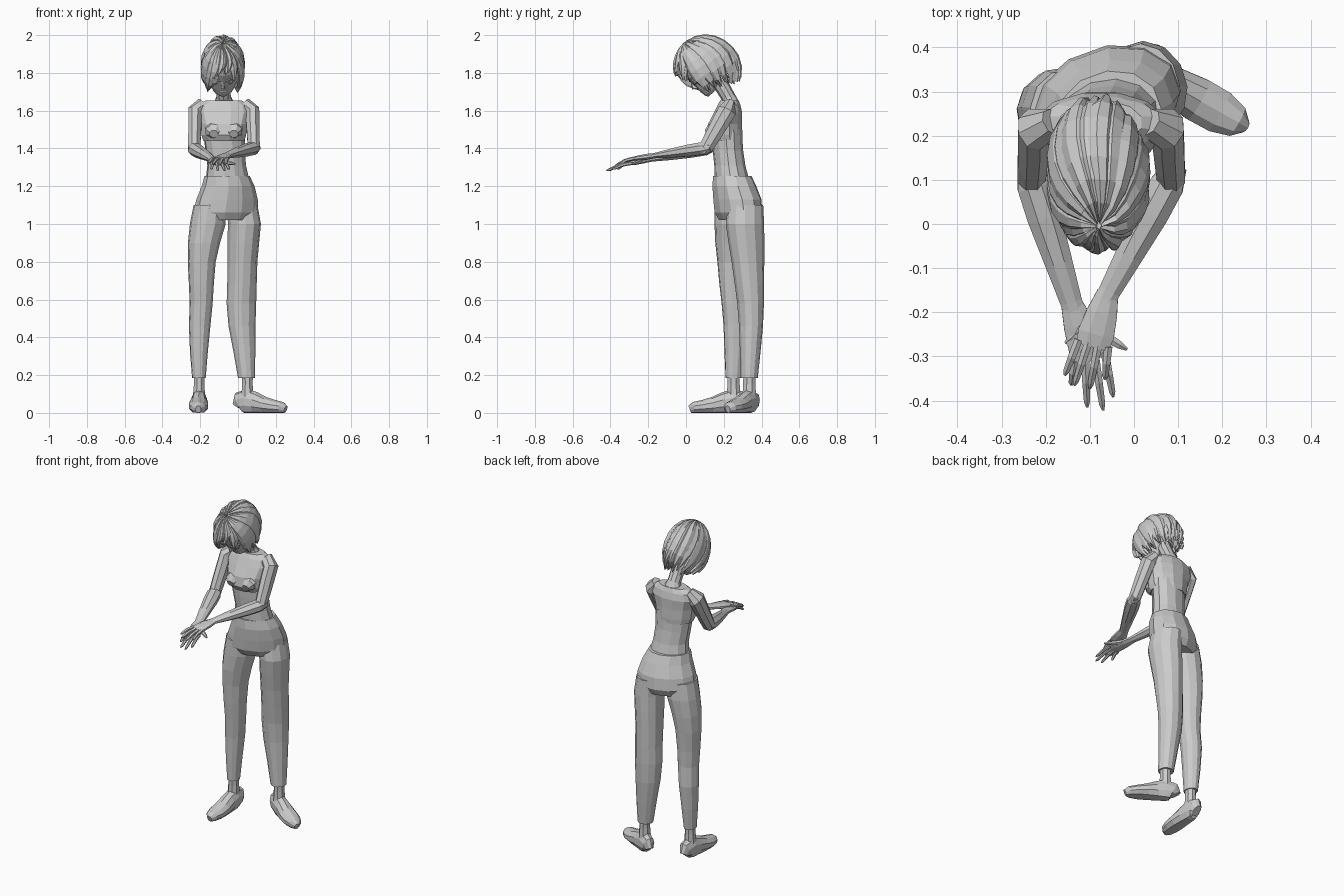
import bpy, bmesh, math, random
from mathutils import Vector as V
random.seed(4)


def finish(name, bm):
    bmesh.ops.recalc_face_normals(bm, faces=bm.faces)
    me = bpy.data.meshes.new(name)
    bm.to_mesh(me)
    bm.free()
    ob = bpy.data.objects.new(name, me)
    bpy.context.collection.objects.link(ob)
    return ob


def loft(name, rings, n=12, floor=None):
    """rings: (centre, half-axis A, half-axis B); skins them and caps the ends"""
    bm = bmesh.new()
    loops = []
    for c, a, b in rings:
        loop = []
        for i in range(n):
            t = 2 * math.pi * (i + .5) / n
            p = c + a * math.cos(t) + b * math.sin(t)
            if floor is not None:
                p.z = max(p.z, floor)
            loop.append(bm.verts.new(p))
        loops.append(loop)
    for l0, l1 in zip(loops, loops[1:]):
        for i in range(n):
            j = (i + 1) % n
            bm.faces.new((l0[i], l0[j], l1[j], l1[i]))
    bm.faces.new(loops[0])
    bm.faces.new(loops[-1])
    return finish(name, bm)


def stack(name, rows, rot=0, n=12):
    """horizontal rings: (z, cx, cy, rx, ry)"""
    c, s = math.cos(rot), math.sin(rot)
    return loft(name, [(V((x, y, z)), V((c, s, 0)) * rx, V((-s, c, 0)) * ry)
                       for z, x, y, rx, ry in rows], n)


def tube(name, rows, n=8, floor=None, ref=V((0, 0, 1))):
    """rings across a path: (x, y, z, half width, half height)"""
    pts = [V(r[:3]) for r in rows]
    rings = []
    for i, r in enumerate(rows):
        t = (pts[min(i + 1, len(pts) - 1)] - pts[max(i - 1, 0)]).normalized()
        side = t.cross(ref).normalized()
        rings.append((pts[i], side * r[3], side.cross(t) * r[4]))
    return loft(name, rings, n, floor)


# trousers: hips and two legs
stack("trouser_hips", [(1.255, -.058, .245, .122, .1), (1.2, -.052, .256, .143, .114),
                       (1.13, -.058, .272, .167, .124), (1.06, -.065, .278, .178, .122),
                       (1.02, -.065, .28, .15, .1)], .35)
stack("trouser_leg_right", [(1.1, -.15, .25, .085, .1), (1, -.16, .253, .095, .103),
                            (.9, -.18, .25, .085, .096), (.8, -.192, .25, .074, .085),
                            (.68, -.194, .25, .066, .074), (.58, -.195, .254, .061, .066),
                            (.46, -.203, .262, .057, .064), (.32, -.207, .258, .047, .055),
                            (.185, -.207, .253, .036, .044)], .15)
stack("trouser_leg_left", [(1.1, .022, .315, .08, .095), (1, .034, .312, .086, .103),
                           (.9, .028, .32, .083, .096), (.8, .023, .328, .079, .087),
                           (.68, .021, .336, .078, .078), (.58, .018, .342, .079, .07),
                           (.46, .021, .344, .072, .063), (.32, .034, .34, .058, .054),
                           (.185, .045, .335, .045, .045)], .3)

# ankles and shoes: (distance past ankle, half width, half height)
SHOE = [(-.056, .022, .035), (-.045, .036, .056), (0, .042, .064), (.05, .046, .055),
        (.11, .053, .042), (.165, .052, .034), (.21, .038, .029), (.232, .015, .02)]
for side, ax, ay, dx, dy in (("right", -.206, .252, -.02, -1), ("left", .05, .335, .87, -.49)):
    stack("ankle_" + side, [(.21, ax, ay, .031, .034), (.15, ax, ay, .03, .035),
                            (.08, ax, ay, .036, .04)], n=8)
    tube("shoe_" + side, [(ax + dx * t, ay + dy * t, h * .93, w, h * 1.07)
                          for t, w, h in SHOE], 10, 0)

# torso: bare midriff under a short top
stack("midriff", [(1.24, -.056, .242, .116, .09), (1.31, -.06, .232, .104, .082),
                  (1.39, -.068, .222, .106, .08), (1.5, -.074, .215, .115, .08)], .15)
stack("short_top", [(1.44, -.075, .212, .112, .088), (1.47, -.075, .204, .122, .098),
                    (1.53, -.075, .207, .132, .093), (1.59, -.075, .223, .15, .077),
                    (1.63, -.075, .228, .14, .062), (1.655, -.075, .23, .095, .05)])
for s in (-1, 1):
    tube("bust_" + ("left" if s > 0 else "right"),
         [(-.075 + s * .052, .18, 1.505, .052, .05), (-.075 + s * .053, .13, 1.488, .047, .042),
          (-.075 + s * .053, .108, 1.477, .024, .022)])
tube("neck", [(-.075, .24, 1.63, .06, .045), (-.076, .225, 1.67, .04, .038),
              (-.078, .19, 1.73, .04, .04), (-.08, .16, 1.79, .04, .04)], 10, ref=V((0, 1, 0)))


# arms: shoulder, upper arm, forearm, hand and fingers
def arm(side, sh, el, wr, kn, spread, tips, thumb):
    sh, el, wr, kn, spread = map(V, (sh, el, wr, kn, spread))
    inward = V((-.075 - sh.x, 0, 0)).normalized()
    m = lambda a, b, t, w, h: (*a.lerp(b, t), w, h)
    tube("upper_arm_" + side, [(*(sh + inward * .045 + V((0, .015, .04))), .04, .03),
                               m(sh, el, 0, .042, .052), m(sh, el, .3, .038, .05),
                               m(sh, el, .7, .036, .045), m(sh, el, 1, .034, .04),
                               m(sh, el, 1.13, .02, .022)], ref=V((0, -1, .6)))
    tube("forearm_" + side, [m(el, wr, -.1, .024, .026), m(el, wr, .06, .042, .036),
                             m(el, wr, .3, .042, .034), m(el, wr, .65, .034, .026),
                             m(el, wr, .95, .027, .016), m(el, wr, 1.05, .027, .014)])
    tube("palm_" + side, [m(wr, kn, -.1, .026, .014), m(wr, kn, .35, .038, .016),
                          m(wr, kn, .8, .045, .014), m(wr, kn, 1.08, .04, .009)])
    for i, tip in enumerate(tips):
        base = kn + spread * (i - 1.5) * .66
        tip = V(tip)
        mid = base.lerp(tip, .5) + V((0, 0, .006))
        tube(f"finger_{side}_{i}", [(*base, .011, .01), (*mid, .01, .009),
                                    (*base.lerp(tip, .88), .008, .007), (*tip, .003, .003)], 6)
    a, b = wr.lerp(kn, .25), V(thumb)
    tube("thumb_" + side, [(*a, .018, .013), (*a.lerp(b, .55), .014, .012),
                           (*a.lerp(b, .85), .01, .009), (*b, .004, .004)], 6)


arm("right", (-.226, .215, 1.595), (-.232, .105, 1.398), (-.138, -.19, 1.343),
    (-.1, -.3, 1.322), (.034, .01, 0),
    [(-.142, -.365, 1.29), (-.106, -.415, 1.283), (-.07, -.422, 1.283), (-.047, -.392, 1.29)],
    (-.016, -.284, 1.318))
arm("left", (.076, .215, 1.595), (.084, .105, 1.402), (-.062, -.165, 1.362),
    (-.092, -.27, 1.347), (.034, -.008, 0),
    [(-.157, -.343, 1.325), (-.135, -.366, 1.317), (-.1, -.373, 1.312), (-.066, -.352, 1.318)],
    (-.155, -.27, 1.33))

# head in its own tilted frame: looking down
C = V((-.08, .107, 1.828))
P = math.radians(40)
UP, FR, SX = V((0, -math.sin(P), math.cos(P))), V((0, -math.cos(P), -math.sin(P))), V((1, 0, 0))
at = lambda x, f, u: C + SX * x + FR * f + UP * u
loft("head", [(at(0, f, u), SX * rx, FR * rf) for u, f, rx, rf in
              [(-.125, .07, .022, .02), (-.11, .055, .05, .045), (-.07, .02, .076, .087),
               (-.02, 0, .09, .112), (.04, -.005, .097, .122), (.1, -.005, .085, .11),
               (.14, 0, .05, .06)]], 14)
loft("nose", [(at(0, .106, -.005), SX * .007, FR * .006), (at(0, .116, -.04), SX * .011, FR * .015),
              (at(0, .1, -.055), SX * .012, FR * .012)], 6)
loft("lips", [(at(0, .098, -.074), SX * .01, FR * .006), (at(0, .096, -.081), SX * .022, FR * .011),
              (at(0, .088, -.09), SX * .012, FR * .008)], 6)
for s in (-1, 1):
    tag = "left" if s > 0 else "right"
    loft("eye_" + tag, [(at(s * .038, .09, u), SX * w, FR * w) for u, w in
                        ((-.036, .006), (-.026, .016), (-.014, .016), (-.006, .006))], 6)
    loft("brow_" + tag, [(at(s * x, f, u), UP * .004, FR * .008) for x, f, u in
                         ((.014, .111, 0), (.04, .103, .009), (.064, .085, .003))], 6)


# hair: overlapping pointed locks running from the crown
def hair_end(a):
    stops = [(0, 60), (28, 66), (48, 122), (80, 138), (120, 146), (180, 148)]
    d = abs((a + 180) % 360 - 180)
    for (a0, e0), (a1, e1) in zip(stops, stops[1:]):
        if d <= a1:
            return e0 + (e1 - e0) * (d - a0) / (a1 - a0)


def on_head(a, th, r):
    a, th = math.radians(a), math.radians(th)
    return at(.113 * r * math.sin(th) * math.sin(a),
              .164 * r * math.sin(th) * math.cos(a), .166 * r * math.cos(th))


def lock(i, a, width, lift, end):
    bm = bmesh.new()
    steps, rows = 8, []
    flare = .12 if abs((a + 180) % 360 - 180) > 125 else .0
    for k in range(steps + 1):
        t = k / steps
        w = width * (1 if t < .72 else max(.08, (1 - t) / .28))
        r = lift + flare * max(0, t - .55) / .45
        aa = a + 14 * math.sin(math.pi * t)
        th = 3 + (end - 3) * t
        rows.append([bm.verts.new(on_head(aa + w * e, th, r + h))
                     for e, h in ((-1, -.07), (-.5, .01), (.3, .035), (1, -.02), (.2, -.13))])
    for r0, r1 in zip(rows, rows[1:]):
        for j in range(5):
            k = (j + 1) % 5
            bm.faces.new((r0[j], r0[k], r1[k], r1[j]))
    bm.faces.new(rows[0])
    bm.faces.new(rows[-1])
    finish(f"hair_lock_{i}", bm)


for i in range(20):
    a = i * 18 + random.uniform(-3, 3)
    lock(i, a, 15, (1.0, 1.035)[i % 2], hair_end(a) + random.uniform(-5, 5))
for i in range(14):
    a = i * 360 / 14 + 8
    lock(20 + i, a, 17, .95, hair_end(a) + random.uniform(0, 7))
